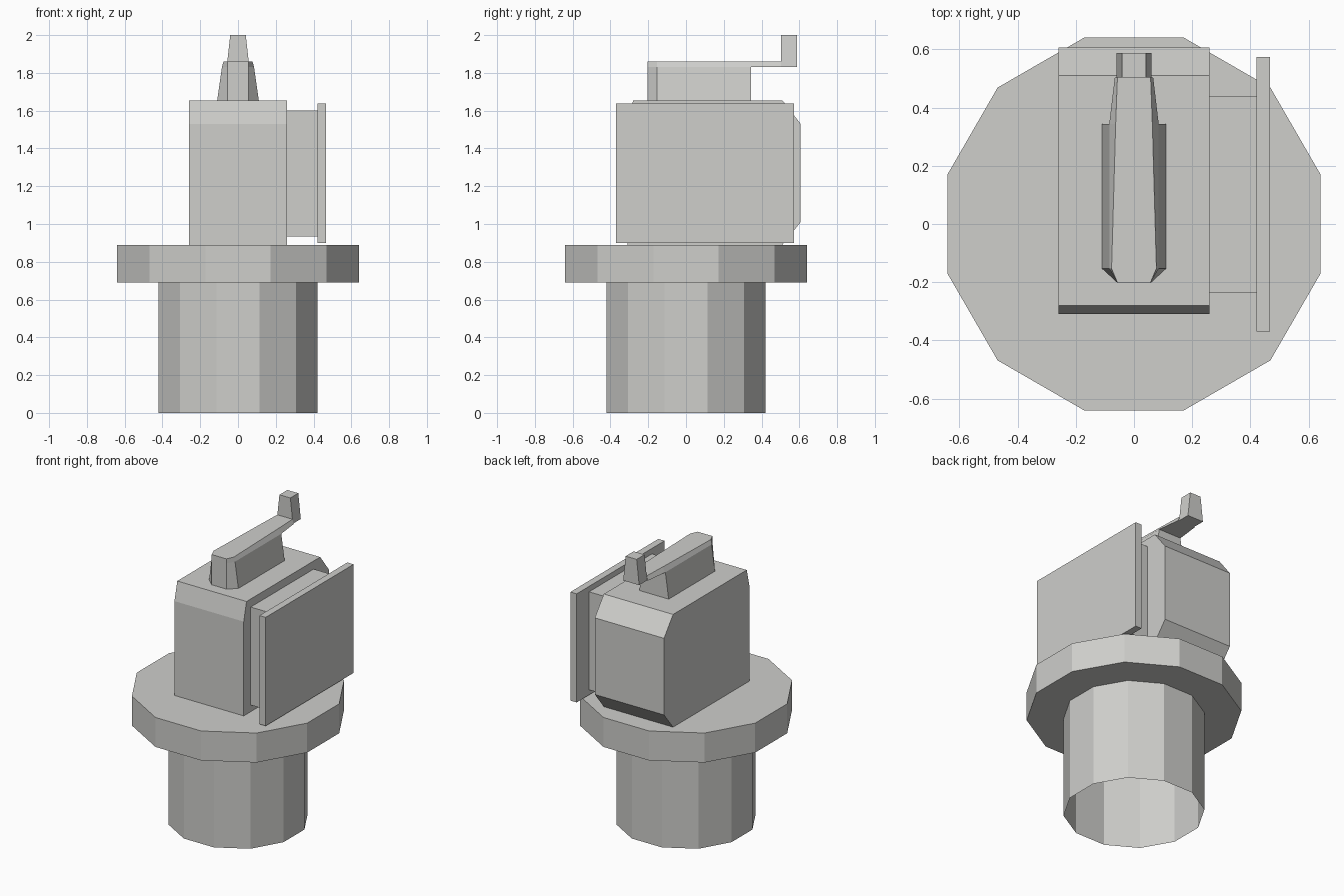
import bpy, bmesh, math

if "Cube" in bpy.data.objects:
    bpy.data.objects.remove(bpy.data.objects["Cube"])

grey = bpy.data.materials.new("light_grey")
grey.diffuse_color = (0.62, 0.62, 0.60, 1)
grey.use_nodes = True
grey.node_tree.nodes["Principled BSDF"].inputs["Base Color"].default_value = grey.diffuse_color


def loft(name, rings, caps=True):
    """Skin a list of equal-length point rings, optionally closing the ends."""
    bm = bmesh.new()
    vs = [[bm.verts.new(p) for p in ring] for ring in rings]
    n = len(vs[0])
    for a, b in zip(vs, vs[1:]):
        for i in range(n):
            j = (i + 1) % n
            bm.faces.new((a[i], a[j], b[j], b[i]))
    if caps:
        bm.faces.new(vs[0][::-1])
        bm.faces.new(vs[-1])
        bmesh.ops.recalc_face_normals(bm, faces=bm.faces)
    mesh = bpy.data.meshes.new(name)
    bm.to_mesh(mesh)
    bm.free()
    mesh.materials.append(grey)
    ob = bpy.data.objects.new(name, mesh)
    bpy.context.collection.objects.link(ob)
    return ob


def ring12(half_width, z):
    r = half_width / math.cos(math.radians(15))
    return [(r * math.cos(math.radians(15 + 30 * i)),
             r * math.sin(math.radians(15 + 30 * i)), z) for i in range(12)]


def rect(x0, x1, y0, y1, z):
    return [(x0, y0, z), (x1, y0, z), (x1, y1, z), (x0, y1, z)]


def box(name, x0, x1, y0, y1, z0, z1):
    return loft(name, [rect(x0, x1, y0, y1, z) for z in (z0, z1)])


# Pedestal: open-bottomed column and wide flange
loft("column", [ring12(0.42, 0), ring12(0.42, 0.69)], caps=False)
loft("flange", [ring12(0.64, 0.69), ring12(0.64, 0.89)])

# Housing: side profile extruded across x
profile = [(-0.31, 0.89), (-0.31, 1.53), (-0.28, 1.655), (0.51, 1.655),
           (0.607, 1.53), (0.607, 1.01), (0.51, 0.89)]
loft("housing", [[(x, y, z) for y, z in profile] for x in (-0.26, 0.26)])

# Side panel on its spacer
box("panel_spacer", 0.26, 0.42, -0.235, 0.44, 0.935, 1.60)
box("side_panel", 0.42, 0.467, -0.37, 0.573, 0.90, 1.637)


# Top rail with a chamfered front end
def rail_ring(nose, front, back, z):
    half = [(nose, -0.203), (front, -0.153), (back, 0.343)]
    return [(x, y, z) for x, y in half] + [(-x, y, z) for x, y in half[::-1]]


loft("top_rail", [rail_ring(0.056, 0.11, 0.11, 1.655),
                  rail_ring(0.056, 0.085, 0.085, 1.83),
                  rail_ring(0.056, 0.077, 0.063, 1.86)])

# Thin arm reaching back from the rail
loft("rail_arm", [[(-b, y, 1.83), (b, y, 1.83), (t, y, 1.86), (-t, y, 1.86)]
                  for y, b, t in ((0.343, 0.085, 0.063), (0.503, 0.066, 0.057))])

# Upright tip at the end of the arm
loft("rear_tip", [rect(-0.06, 0.06, 0.503, 0.588, 1.83),
                  rect(-0.041, 0.041, 0.503, 0.588, 2.0)])
